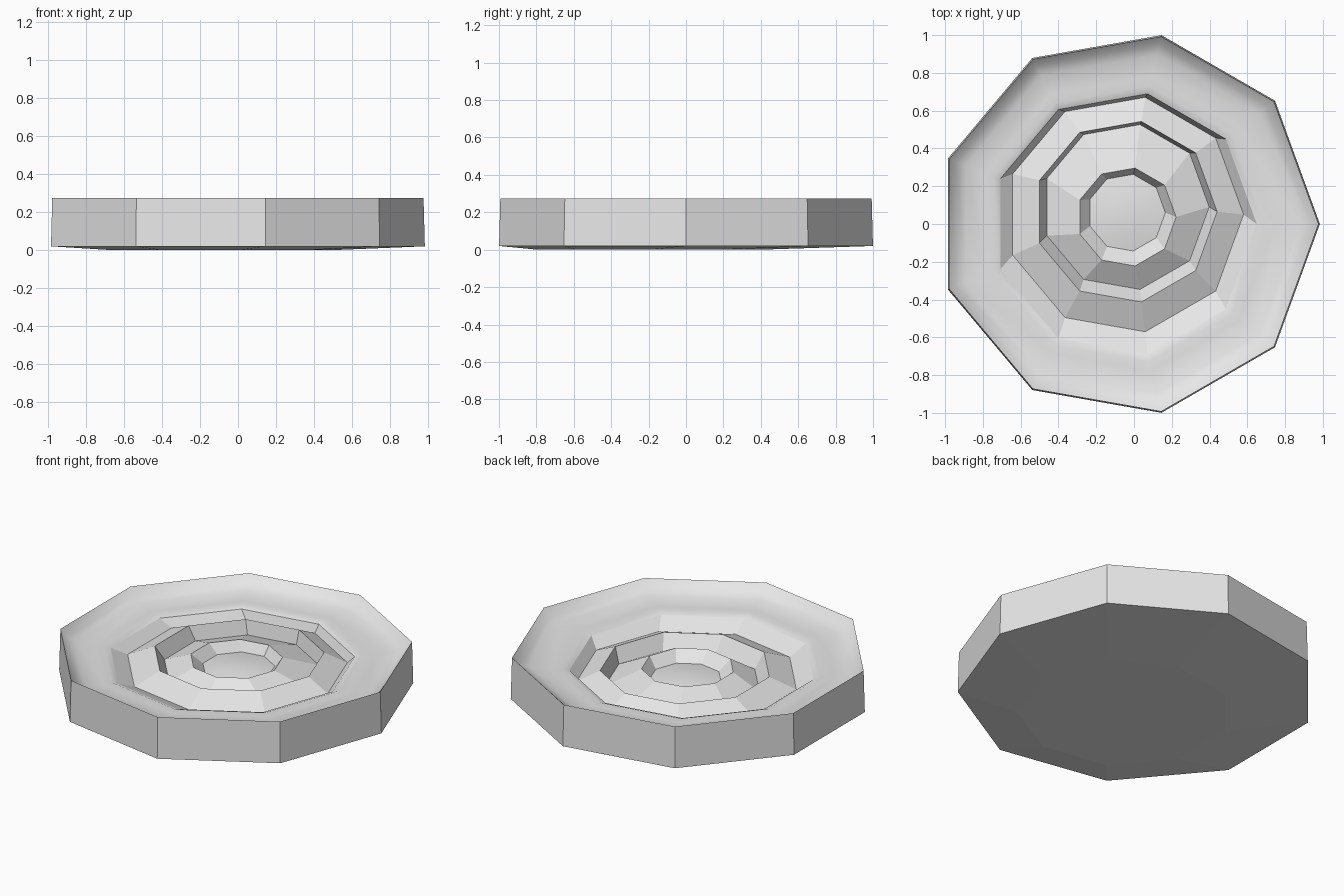
import bpy, bmesh, math

old = bpy.data.objects.get("Cube")
if old:
    bpy.data.objects.remove(old, do_unlink=True)

SIDES = 9

# One plain grey for the whole piece
grey = bpy.data.materials.new("plain_grey")
grey.use_nodes = True
colour = (0.8, 0.8, 0.8, 1)
grey.diffuse_color = colour
grey.node_tree.nodes["Principled BSDF"].inputs["Base Color"].default_value = colour


def add_ring(bm, radius, cx, cy, z):
    """A nine-sided loop of vertices with one corner on +x."""
    return [bm.verts.new((cx + radius * math.cos(math.tau * i / SIDES),
                          cy + radius * math.sin(math.tau * i / SIDES), z))
            for i in range(SIDES)]


def bridge(bm, a, b, smooth):
    for i in range(SIDES):
        j = (i + 1) % SIDES
        bm.faces.new((a[i], a[j], b[j], b[i])).smooth = smooth


# Rings from the underside, up the wall and in to the middle:
# radius, centre x, centre y, height, smooth band leading to this ring
rings = [
    (0.60, -0.10, -0.20, 0.0, False),     # underside
    (1.015, -0.031, 0, 0.02, False),      # foot of wall
    (1.008, -0.031, 0, 0.275, False),     # rim
    (0.965, -0.033, 0, 0.232, True),      # bowl
    (0.91, -0.035, 0, 0.212, True),
    (0.79, -0.045, 0, 0.200, True),
    (0.74, -0.048, 0, 0.205, True),       # low swell
    (0.70, -0.05, 0, 0.190, True),
    (0.63, -0.05, 0.05, 0.138, False),    # outer groove
    (0.485, -0.045, 0.065, 0.203, False),
    (0.443, -0.045, 0.09, 0.115, False),  # middle groove
    (0.263, -0.04, 0.037, 0.193, False),
    (0.206, -0.04, 0.06, 0.133, False),   # inner pit
    (0.11, -0.04, 0.06, 0.148, True),     # pit dome
]

bm = bmesh.new()
loops = []
for radius, cx, cy, z, smooth in rings:
    loops.append(add_ring(bm, radius, cx, cy, z))
    if len(loops) > 1:
        bridge(bm, loops[-2], loops[-1], smooth)

# Close the underside and the dome
bm.faces.new(list(reversed(loops[0])))
tip = bm.verts.new((-0.04, 0.06, 0.153))
for i in range(SIDES):
    bm.faces.new((loops[-1][i], loops[-1][(i + 1) % SIDES], tip)).smooth = True
bmesh.ops.recalc_face_normals(bm, faces=bm.faces)

mesh = bpy.data.meshes.new("ringed_dish")
bm.to_mesh(mesh)
bm.free()
mesh.materials.append(grey)
dish = bpy.data.objects.new("ringed_dish", mesh)
bpy.context.collection.objects.link(dish)
